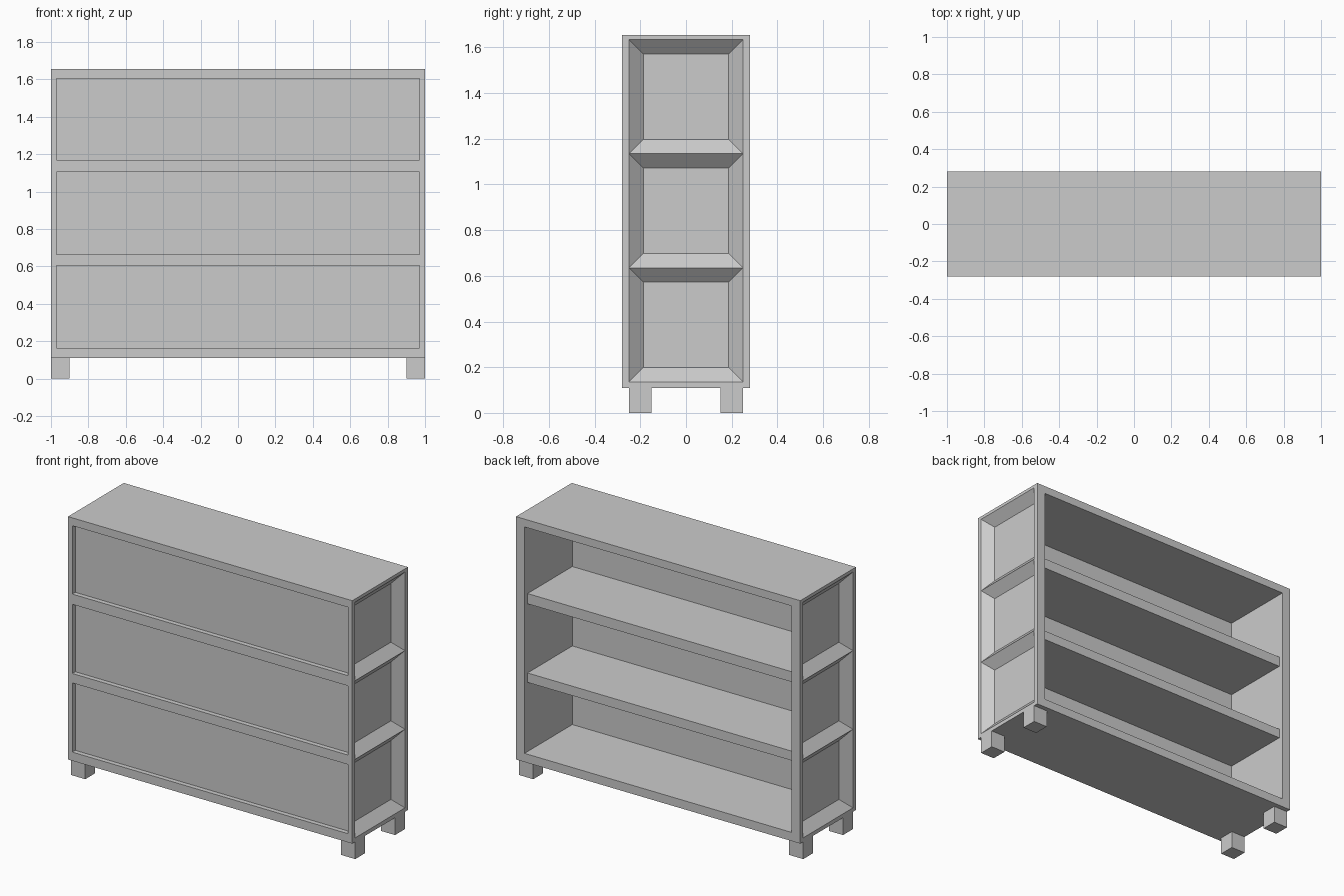
import bpy, bmesh
from mathutils import Vector

if "Cube" in bpy.data.objects:
    bpy.data.objects.remove(bpy.data.objects["Cube"])

W, D, Z0, Z1 = 1.0, 0.28, 0.11, 1.655   # half width, half depth, body bottom and top


def finish(bm, name):
    me = bpy.data.meshes.new(name)
    bm.to_mesh(me)
    bm.free()
    ob = bpy.data.objects.new(name, me)
    bpy.context.collection.objects.link(ob)
    return ob


def box(name, lo, hi):
    bm = bmesh.new()
    bmesh.ops.create_cube(bm, size=1)
    for v in bm.verts:
        v.co = Vector(lo[i] + (v.co[i] + 0.5) * (hi[i] - lo[i]) for i in range(3))
    return finish(bm, name)


def panel(bm, us, vs, place, normal, bays=(), inset=0.0, depth=0.0):
    """Grid face of the case; the cells in bays are sunk inwards."""
    grid = [[bm.verts.new(place(u, v)) for u in us] for v in vs]
    sunk = []
    for j in range(len(vs) - 1):
        for i in range(len(us) - 1):
            f = bm.faces.new((grid[j][i], grid[j][i + 1], grid[j + 1][i + 1], grid[j + 1][i]))
            f.normal_update()
            if f.normal.dot(Vector(normal)) < 0:
                f.normal_flip()
            if (i, j) in bays:
                sunk.append(f)
    if sunk:
        bm.normal_update()
        bmesh.ops.inset_individual(bm, faces=sunk, thickness=inset, depth=-depth,
                                   use_even_offset=True)


bm = bmesh.new()
# front with three shallow recessed panels
panel(bm, [-W, -0.97, 0.97, W], [Z0, 0.165, 0.605, 0.665, 1.105, 1.17, 1.605, Z1],
      lambda u, v: (u, -D, v), (0, -1, 0), [(1, 1), (1, 3), (1, 5)], 0.0, 0.03)
# open back with one deep cavity
panel(bm, [-W, -0.94, 0.94, W], [Z0, 0.165, 1.605, Z1],
      lambda u, v: (u, D, v), (0, 1, 0), [(1, 1)], 0.0, 0.48)
# sides with three sloped recesses each
for s in (-1, 1):
    panel(bm, [-D, -0.25, 0.25, D], [Z0, 0.135, 0.635, 1.135, 1.635, Z1],
          lambda u, v: (s * W, u, v), (s, 0, 0), [(1, 1), (1, 2), (1, 3)], 0.063, 0.055)
# top and underside
for z, n in ((Z0, -1), (Z1, 1)):
    panel(bm, [-W, W], [-D, D], lambda u, v: (u, v, z), (0, 0, n))
bmesh.ops.remove_doubles(bm, verts=bm.verts, dist=0.0001)
finish(bm, "bookcase_body")

# inner shelves, set back slightly from the opening
for name, lo, hi in (("lower_shelf", 0.605, 0.665), ("upper_shelf", 1.105, 1.17)):
    box(name, (-0.94, -0.2, lo), (0.94, 0.25, hi))

# four block feet
for sx, side in ((-1, "left"), (1, "right")):
    for y, end in ((-0.25, "front"), (0.15, "back")):
        x = -1.0 if sx < 0 else 0.9
        box(f"{end}_{side}_foot", (x, y, 0), (x + 0.1, y + 0.1, Z0))
